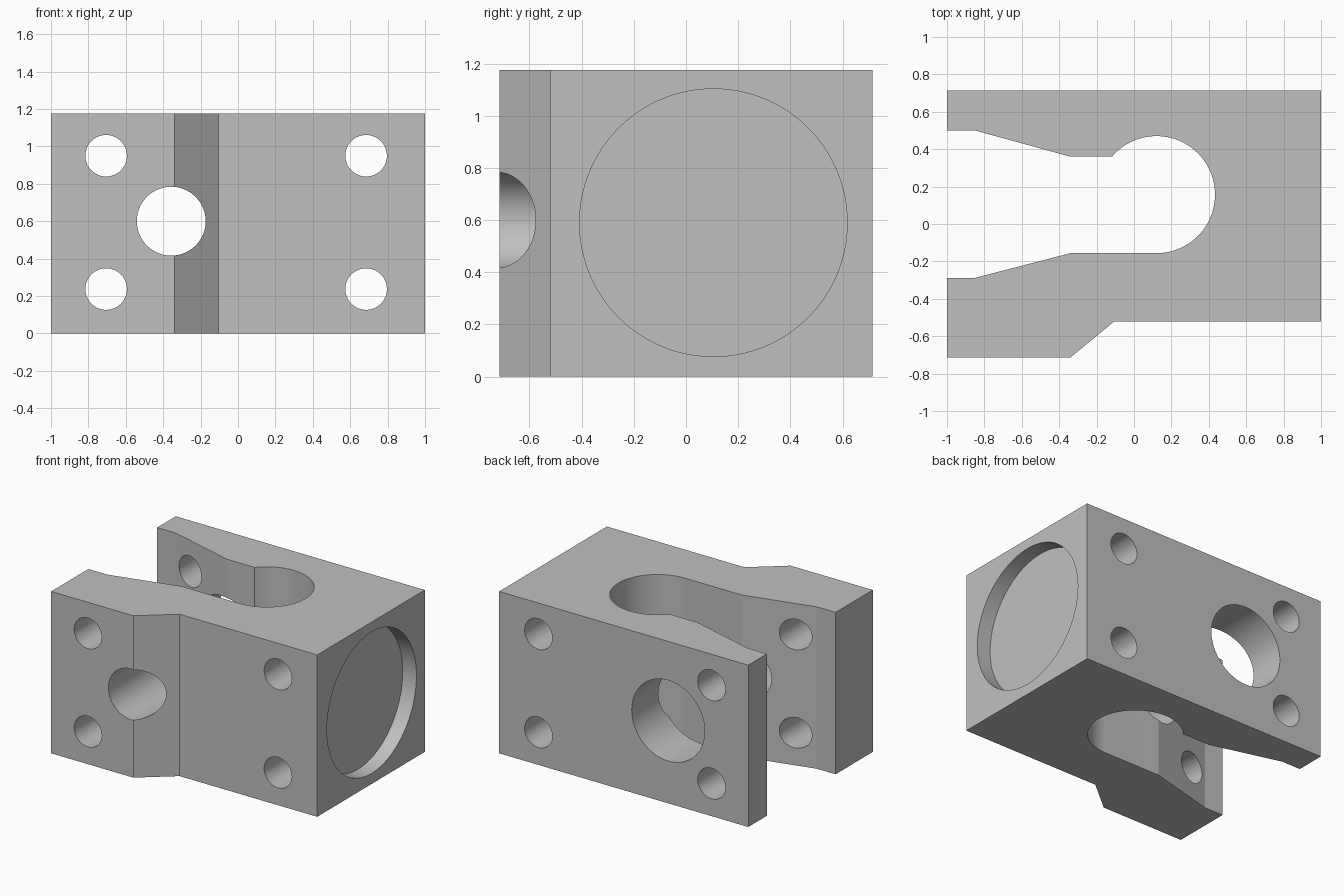
import bpy, bmesh, math
from mathutils import Matrix, Vector

cube = bpy.data.objects.get("Cube")
if cube:
    bpy.data.objects.remove(cube, do_unlink=True)

HEIGHT = 1.175
HALF_DEPTH = 0.714

grey = bpy.data.materials.new("plain grey")
grey.use_nodes = True
grey.diffuse_color = (0.53, 0.53, 0.53, 1)
grey.node_tree.nodes["Principled BSDF"].inputs["Base Color"].default_value = grey.diffuse_color


def make_object(name, bm):
    bmesh.ops.recalc_face_normals(bm, faces=bm.faces)
    mesh = bpy.data.meshes.new(name)
    bm.to_mesh(mesh)
    bm.free()
    mesh.materials.append(grey)
    obj = bpy.data.objects.new(name, mesh)
    bpy.context.collection.objects.link(obj)
    return obj


def prism(name, outline, bottom, top):
    bm = bmesh.new()
    face = bm.faces.new([bm.verts.new((x, y, bottom)) for x, y in outline])
    extruded = bmesh.ops.extrude_face_region(bm, geom=[face])["geom"]
    verts = [v for v in extruded if isinstance(v, bmesh.types.BMVert)]
    bmesh.ops.translate(bm, verts=verts, vec=(0, 0, top - bottom))
    return make_object(name, bm)


def cylinder(name, radius, start, end, segments=96):
    a, b = Vector(start), Vector(end)
    turn = (b - a).to_track_quat("Z", "Y").to_matrix().to_4x4()
    bm = bmesh.new()
    bmesh.ops.create_cone(bm, cap_ends=True, segments=segments, radius1=radius,
                          radius2=radius, depth=(b - a).length,
                          matrix=Matrix.Translation((a + b) / 2) @ turn)
    return make_object(name, bm)


# Block with a thickened, chamfered front jaw
block = prism("clamp_block", [
    (-1, -HALF_DEPTH), (-0.34, -HALF_DEPTH), (-0.105, -0.52),
    (1, -0.52), (1, HALF_DEPTH), (-1, HALF_DEPTH)], 0, HEIGHT)

# Flared slot ending in a round vertical bore
cx, cy, radius, steps = 0.12, 0.157, 0.313, 64
first = math.pi - math.asin((0.36 - cy) / radius)
last = -math.pi / 2
angles = [first + (last - first) * i / steps for i in range(steps + 1)]
arc = [(cx + radius * math.cos(a), cy + radius * math.sin(a)) for a in angles]
slot = [(-1.2, 0.5), (-0.85, 0.5), (-0.34, 0.36)] + arc
slot += [(-0.34, cy - radius), (-0.85, -0.288), (-1.2, -0.288)]
cutters = [prism("slot_cutter", slot, -0.2, HEIGHT + 0.2)]

# Four bolt holes through the depth
for x in (-0.705, 0.685):
    for z in (0.237, 0.95):
        cutters.append(cylinder("bolt_hole_cutter", 0.111, (x, -1, z), (x, 1, z), 64))

# Cross hole: narrow in the front jaw, wide in the back jaw
cutters.append(cylinder("front_hole_cutter", 0.184, (-0.357, -1, 0.6), (-0.357, 0.1, 0.6)))
cutters.append(cylinder("back_hole_cutter", 0.293, (-0.357, 0.1, 0.6), (-0.357, 1, 0.6)))

# Shallow round recess in the closed end
cutters.append(cylinder("end_recess_cutter", 0.513, (0.89, 0.105, 0.59), (1.2, 0.105, 0.59), 128))

# Cut everything out of the block
bpy.ops.object.select_all(action="DESELECT")
bpy.context.view_layer.objects.active = block
block.select_set(True)
for cutter in cutters:
    cutter.hide_render = True
    mod = block.modifiers.new(cutter.name, "BOOLEAN")
    mod.operation = "DIFFERENCE"
    mod.solver = "EXACT"
    mod.object = cutter
    bpy.ops.object.modifier_apply(modifier=mod.name)
    bpy.data.objects.remove(cutter, do_unlink=True)

bpy.ops.object.shade_smooth_by_angle(angle=math.radians(12))
